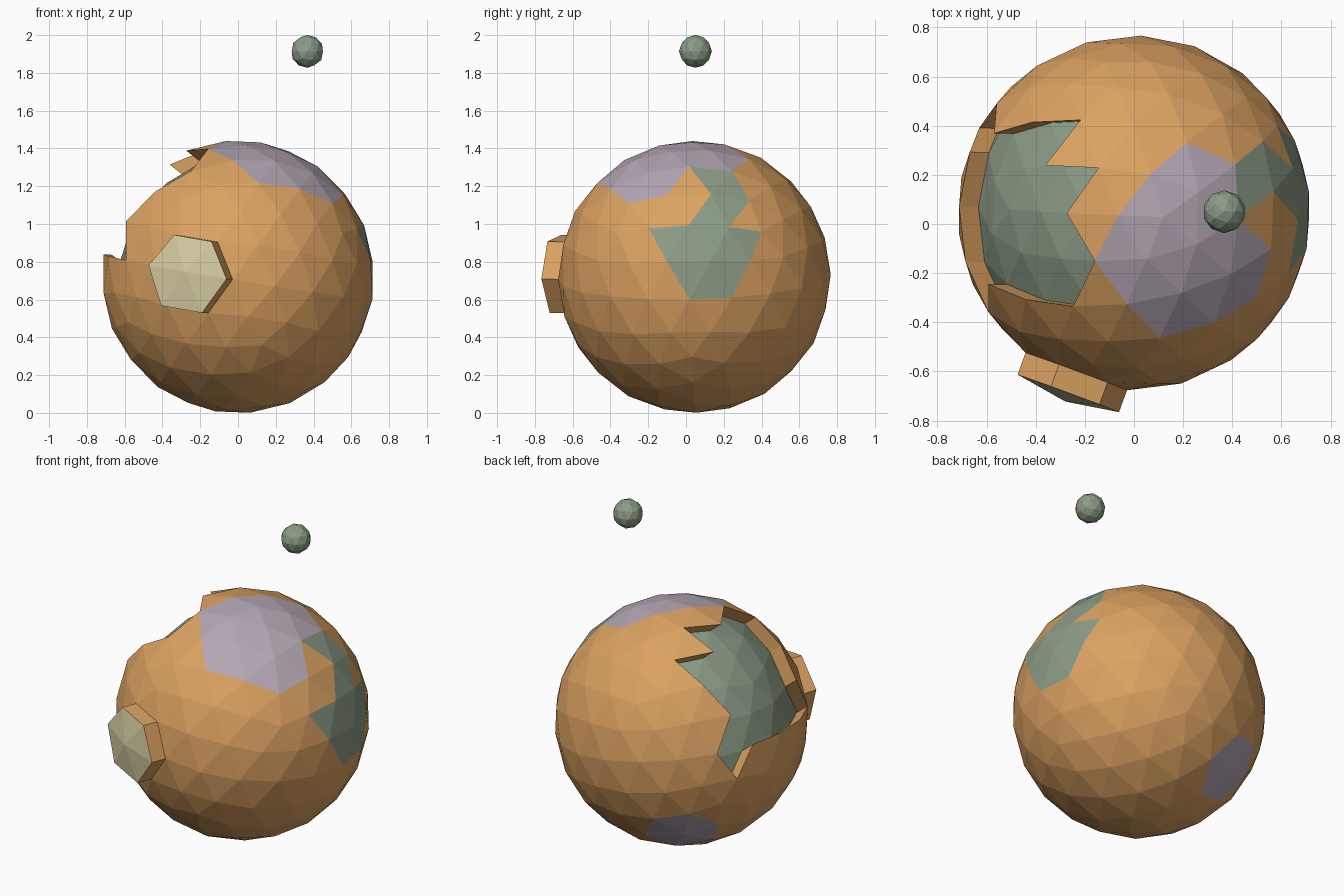
import bpy, bmesh, random
from mathutils import Vector, Quaternion, kdtree

if "Cube" in bpy.data.objects:
    bpy.data.objects.remove(bpy.data.objects["Cube"])

random.seed(7)
CENTRE, RADIUS = Vector((0, 0.045, 0.72)), 0.722

# Patch outlines as points on the globe
CRATER = [(-.15, -.16, 1.395), (-.228, -.337, 1.288), (-.41, -.317, 1.185), (-.577, -.272, 1.016),
          (-.577, -.386, .82), (-.67, -.175, .83), (-.711, .04, .84), (-.67, .27, .815),
          (-.612, .418, .642), (-.519, .533, .83), (-.553, .404, 1.016), (-.40, .42, 1.175),
          (-.203, .398, 1.317), (-.362, .228, 1.317), (-.15, .224, 1.403), (-.268, .037, 1.39)]
HIGHLAND = [(-.15, -.16, 1.395), (-.065, .037, 1.439), (.06, .187, 1.425), (.236, .293, 1.36),
            (.386, .213, 1.306), (.38, -.02, 1.328), (.537, -.10, 1.169), (.488, -.302, 1.13),
            (.317, -.39, 1.20), (.097, -.476, 1.23), (-.03, -.32, 1.342)]
VALLEY = [(.38, -.02, 1.328), (.386, .213, 1.306), (.505, .316, 1.13), (.66, .183, .968),
          (.585, .405, .942), (.67, .31, .757), (.688, .209, .577), (.706, -.008, .577),
          (.675, -.185, .825), (.545, .098, 1.195)]
PLATEAU = [(-.28, -.575, .961), (-.09, -.64, .93), (-.012, -.676, .75),
           (-.137, -.645, .559), (-.364, -.566, .596), (-.428, -.532, .792)]
SOUTH_SPOT = (-.28, .515, .25)


def material(name, rgb):
    m = bpy.data.materials.new(name)
    m.diffuse_color = (*rgb, 1)
    m.use_nodes = True
    m.node_tree.nodes["Principled BSDF"].inputs["Base Color"].default_value = m.diffuse_color
    return m


def directions(points):
    return [(Vector(p) - CENTRE).normalized() for p in points]


def best_turn(bm, marks):
    """Turn that brings the outline corners onto the icosphere's vertices."""
    tree = kdtree.KDTree(len(bm.verts))
    for v in bm.verts:
        tree.insert(v.co.normalized(), v.index)
    tree.balance()

    def cost(q):
        return sum(min(tree.find(q @ m)[2], 0.15) for m in marks)

    def rand_quat():
        return Quaternion([random.gauss(0, 1) for _ in range(4)]).normalized()

    tries = sorted(((cost(q), i, q) for i, q in enumerate(rand_quat() for _ in range(12000))))[:40]
    best = tries[0]
    for c, i, q in tries:
        step = 0.06
        for _ in range(220):
            axis = Vector([random.gauss(0, 1) for _ in range(3)]).normalized()
            trial = Quaternion(axis, random.uniform(0, step)) @ q
            t = cost(trial)
            if t < c:
                c, q = t, trial
            step *= 0.985
        if c < best[0]:
            best = (c, i, q)
    return best[2].inverted()


def faces_inside(bm, outline):
    """Faces whose centre lies inside the outline, seen from above the patch."""
    marks = directions(outline)
    up = sum(marks, Vector()).normalized()
    a = up.orthogonal().normalized()
    b = up.cross(a)

    def flat(p):
        return p.dot(a) / p.dot(up), p.dot(b) / p.dot(up)

    poly = [flat(m) for m in marks]
    found = []
    for f in bm.faces:
        p = f.calc_center_median().normalized()
        if p.dot(up) < 0.3:
            continue
        x, y = flat(p)
        inside = False
        for (x1, y1), (x2, y2) in zip(poly, poly[1:] + poly[:1]):
            if (y1 > y) != (y2 > y) and x < x1 + (y - y1) * (x2 - x1) / (y2 - y1):
                inside = not inside
        if inside:
            found.append(f)
    return found


def faces_around(bm, direction):
    return list(max(bm.verts, key=lambda v: v.co.dot(direction)).link_faces)


def push(bm, faces, height):
    """Extrude a patch along its average normal and return the moved faces."""
    normal = sum((f.normal for f in faces), Vector()).normalized()
    geom = bmesh.ops.extrude_face_region(bm, geom=faces)["geom"]
    old = [f for f in faces if f.is_valid]
    if old:
        bmesh.ops.delete(bm, geom=old, context='FACES')
    bmesh.ops.translate(bm, vec=normal * height,
                        verts=[g for g in geom if isinstance(g, bmesh.types.BMVert)])
    return [g for g in geom if isinstance(g, bmesh.types.BMFace)]


def finish(bm, name, mats, location):
    mesh = bpy.data.meshes.new(name)
    bm.to_mesh(mesh)
    bm.free()
    for m in mats:
        mesh.materials.append(m)
    obj = bpy.data.objects.new(name, mesh)
    obj.location = location
    bpy.context.collection.objects.link(obj)
    return obj


orange = material("orange_soil", (.71, .36, .12))
green = material("grey_green", (.26, .33, .24))
purple = material("pale_purple", (.45, .38, .45))
sand = material("pale_sand", (.66, .60, .36))

# Planet globe, turned so its facets follow the patch outlines
bm = bmesh.new()
bmesh.ops.create_icosphere(bm, subdivisions=3, radius=RADIUS)
bm.verts.index_update()
turn = best_turn(bm, directions(CRATER + HIGHLAND + VALLEY + PLATEAU))
for v in bm.verts:
    v.co = turn @ v.co
bm.normal_update()

# Choose the patches
crater = faces_inside(bm, CRATER)
highland = faces_inside(bm, HIGHLAND)
valley = [f for f in faces_inside(bm, VALLEY) if f not in highland]
plateau = faces_around(bm, sum(directions(PLATEAU), Vector()).normalized())
spot = faces_around(bm, directions([SOUTH_SPOT])[0])

# Flat colour patches, sunken crater and raised plateau
for faces, slot in ((highland, 2), (spot, 2), (valley, 1)):
    for f in faces:
        f.material_index = slot
for faces, height, slot in ((crater, -0.10, 1), (plateau, 0.095, 3)):
    for f in push(bm, faces, height):
        f.material_index = slot
bmesh.ops.recalc_face_normals(bm, faces=bm.faces)
finish(bm, "planet", [orange, green, purple, sand], CENTRE)

# Small moon
bm = bmesh.new()
bmesh.ops.create_icosphere(bm, subdivisions=2, radius=0.087)
finish(bm, "moon", [green], (0.367, 0.05, 1.914))
